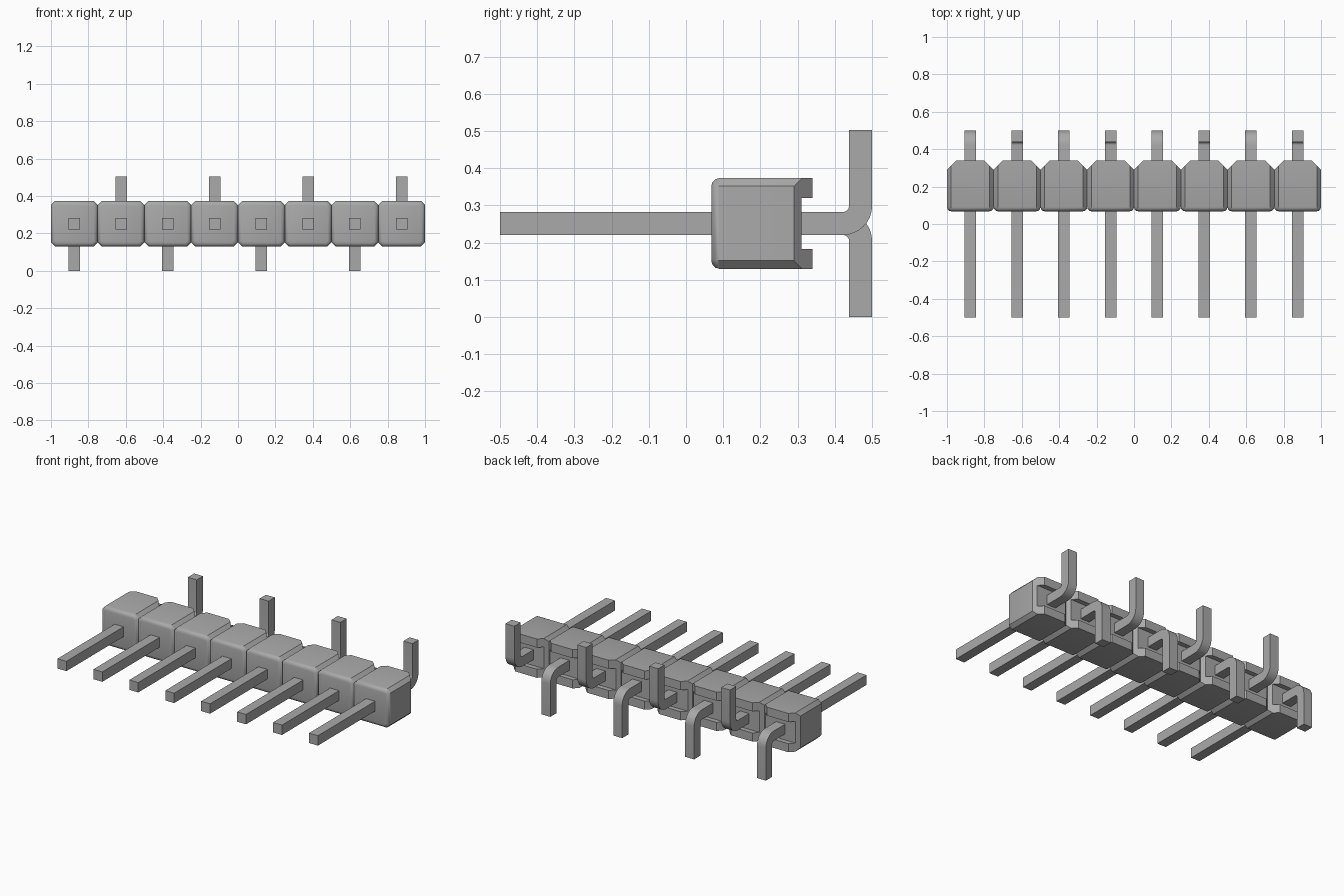
import bpy, bmesh, math
from mathutils import Vector

cube = bpy.data.objects.get("Cube")
if cube:
    bpy.data.objects.remove(cube, do_unlink=True)

PINS, PITCH, MID = 8, 0.25, 0.2515
FRONT, BACK = 0.068, 0.34
HALF_W, HALF_H, CHAMFER = PITCH / 2, 0.122, 0.022

grey = bpy.data.materials.new("plain grey")
grey.use_nodes = True
colour = (0.4, 0.4, 0.4, 1)
grey.diffuse_color = colour
grey.node_tree.nodes["Principled BSDF"].inputs["Base Color"].default_value = colour


def extrude_profile(points, half_width):
    """Prism along x from a side profile of (y, z) points, z about the pin axis."""
    bm = bmesh.new()
    face = bm.faces.new([bm.verts.new((-half_width, y, z)) for y, z in points])
    res = bmesh.ops.extrude_face_region(bm, geom=[face])
    moved = [v for v in res["geom"] if isinstance(v, bmesh.types.BMVert)]
    bmesh.ops.translate(bm, vec=(2 * half_width, 0, 0), verts=moved)
    bmesh.ops.recalc_face_normals(bm, faces=bm.faces)
    return bm


def cut(bm, point, normal):
    """Slice off everything beyond a plane and close the opening."""
    geom = bm.verts[:] + bm.edges[:] + bm.faces[:]
    bmesh.ops.bisect_plane(bm, geom=geom, plane_co=point,
                           plane_no=Vector(normal).normalized(), clear_outer=True)
    bmesh.ops.holes_fill(bm, edges=[e for e in bm.edges if e.is_boundary], sides=0)


def finish_mesh(bm, name):
    bmesh.ops.recalc_face_normals(bm, faces=bm.faces)
    mesh = bpy.data.meshes.new(name)
    bm.to_mesh(mesh)
    bm.free()
    mesh.materials.append(grey)
    return mesh


def place(mesh, name, x, smooth):
    obj = bpy.data.objects.new(name, mesh)
    bpy.context.collection.objects.link(obj)
    obj.location = (x, 0, MID)
    if smooth:
        bpy.ops.object.select_all(action='DESELECT')
        obj.select_set(True)
        bpy.context.view_layer.objects.active = obj
        bpy.ops.object.shade_smooth_by_angle(angle=math.radians(35))


def housing_mesh():
    # Side profile with a channel along the back
    slot, floor = 0.068, 0.31
    upper = [(FRONT, HALF_H), (BACK, HALF_H), (BACK, slot), (floor, slot)]
    bm = extrude_profile(upper + [(y, -z) for y, z in reversed(upper)], HALF_W)
    for side in (-1, 1):
        # Long edge chamfers, then the wide rear corner chamfer
        for up in (-1, 1):
            cut(bm, (side * (HALF_W - CHAMFER), 0, up * HALF_H), (side, 0, up))
        cut(bm, (side * HALF_W, BACK - 0.05, 0), (side, 1, 0))
    # Rounded rim of the front face
    rim = [e for e in bm.edges if all(abs(v.co.y - FRONT) < 1e-4 for v in e.verts)]
    bmesh.ops.bevel(bm, geom=rim, offset=CHAMFER, segments=3, profile=0.5,
                    affect='EDGES')
    return finish_mesh(bm, "housing_block")


def pin_mesh(up):
    # Square pin with a right-angle bend to its solder tail
    half, inner, end, tip = 0.031, 0.016, 0.5, MID
    cy, cz = end - 2 * half - inner, half + inner
    steps = 8
    angles = [-math.pi / 2 * (1 - i / steps) for i in range(steps + 1)]

    def arc(radius):
        return [(cy + radius * math.cos(a), cz + radius * math.sin(a)) for a in angles]

    points = [(-end, -half)] + arc(inner + 2 * half) + [(end, tip), (end - 2 * half, tip)]
    points += arc(inner)[::-1] + [(-end, half)]
    bm = extrude_profile([(y, up * z) for y, z in points], half)
    return finish_mesh(bm, "pin_up" if up > 0 else "pin_down")


housing = housing_mesh()
pins = [pin_mesh(-1), pin_mesh(1)]

# Row of housing blocks with tails alternating down and up
for i in range(PINS):
    x = (i - (PINS - 1) / 2) * PITCH
    place(housing, f"housing_block_{i + 1}", x, i == 0)
    place(pins[i % 2], f"pin_{i + 1}", x, i < 2)
